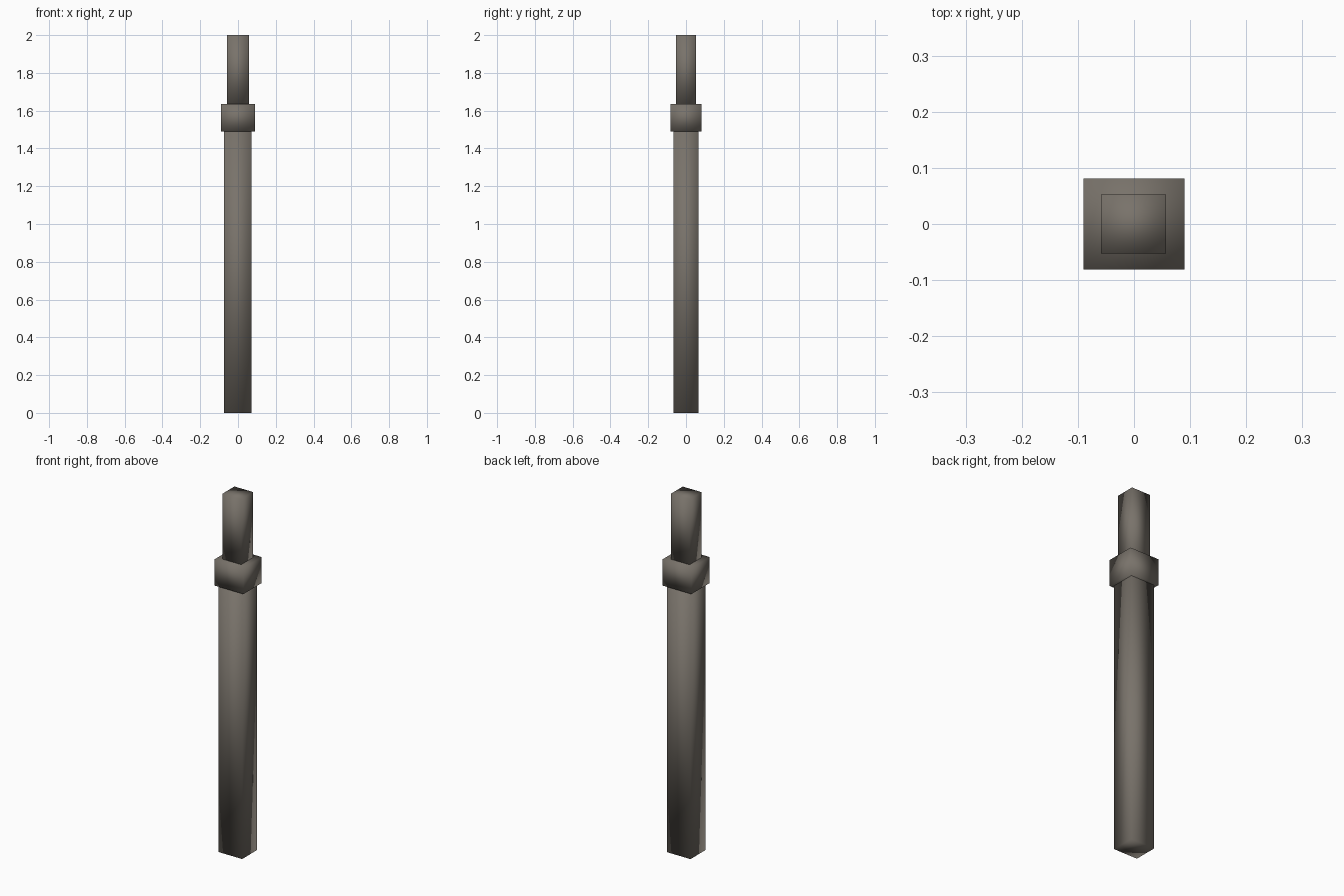
import bpy

if "Cube" in bpy.data.objects:
    bpy.data.objects.remove(bpy.data.objects["Cube"])

# Weathered grey-brown used for the whole post
mat = bpy.data.materials.new("grey_brown")
mat.diffuse_color = (0.19, 0.17, 0.145, 1.0)
mat.use_nodes = True
mat.node_tree.nodes["Principled BSDF"].inputs["Base Color"].default_value = mat.diffuse_color


def box(name, x0, x1, y0, y1, z0, z1):
    """Softly shaded box between the given limits."""
    bpy.ops.mesh.primitive_cube_add(
        size=1, location=((x0 + x1) / 2, (y0 + y1) / 2, (z0 + z1) / 2))
    ob = bpy.context.object
    ob.name = name
    ob.scale = (x1 - x0, y1 - y0, z1 - z0)
    bpy.ops.object.transform_apply(location=False, rotation=False, scale=True)
    bpy.ops.object.shade_smooth()
    ob.data.materials.append(mat)
    return ob


# Long shaft, wider collar, and thin tip
box("lower_shaft", -0.074, 0.072, -0.066, 0.066, 0.0, 1.49)
box("collar", -0.09, 0.09, -0.081, 0.081, 1.49, 1.635)
box("upper_shaft", -0.059, 0.057, -0.053, 0.053, 1.635, 2.0)
